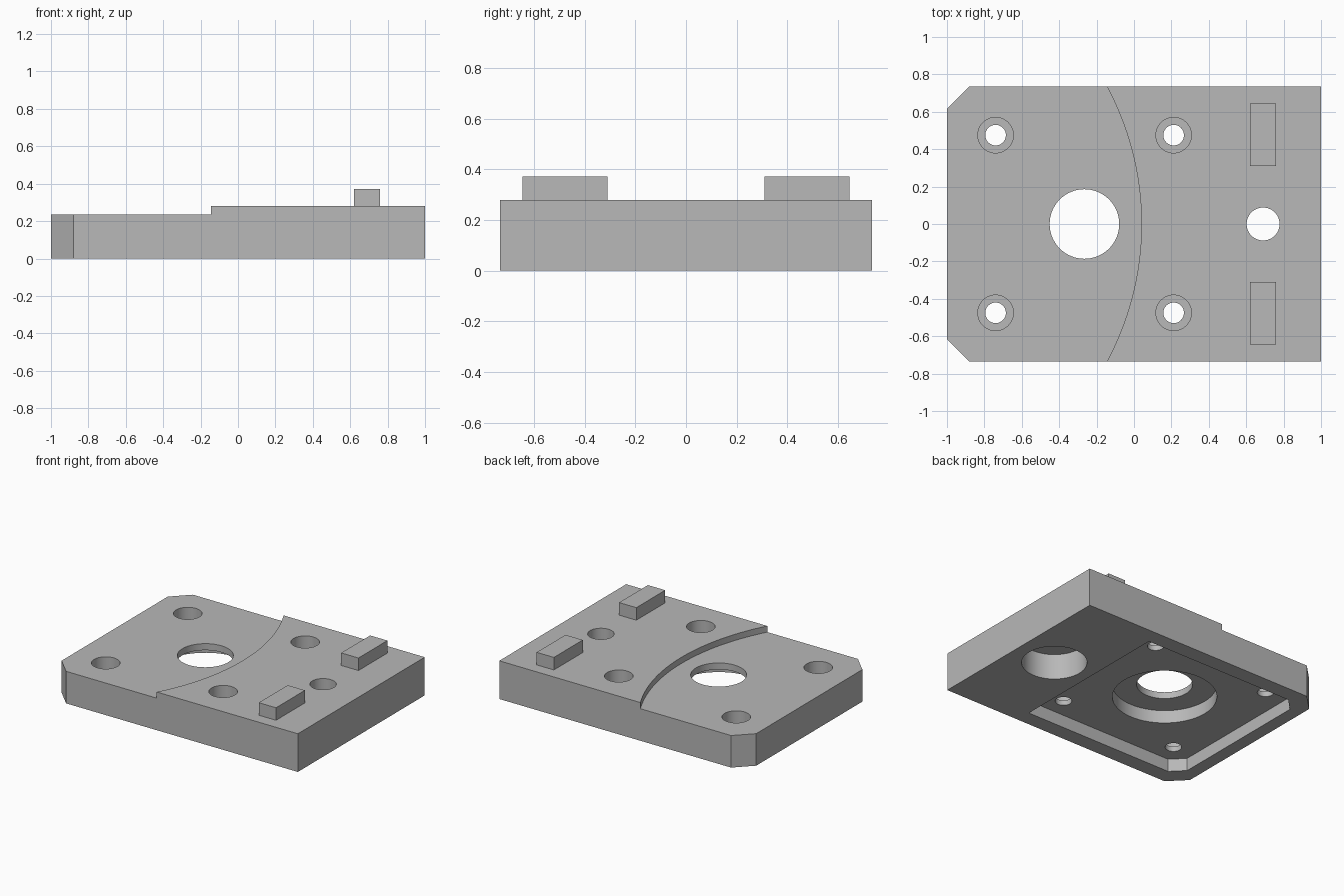
import bpy, bmesh

old = bpy.data.objects.get("Cube")
if old:
    bpy.data.objects.remove(old, do_unlink=True)

grey = bpy.data.materials.new("machined grey")
grey.use_nodes = True
colour = (0.48, 0.48, 0.48, 1)
grey.diffuse_color = colour
grey.node_tree.nodes["Principled BSDF"].inputs["Base Color"].default_value = colour


def finish(name, bm):
    bmesh.ops.recalc_face_normals(bm, faces=bm.faces)
    mesh = bpy.data.meshes.new(name)
    bm.to_mesh(mesh)
    bm.free()
    mesh.materials.append(grey)
    obj = bpy.data.objects.new(name, mesh)
    bpy.context.scene.collection.objects.link(obj)
    return obj


def prism(name, outline, z0, z1):
    bm = bmesh.new()
    face = bm.faces.new([bm.verts.new((x, y, z0)) for x, y in outline])
    top = bmesh.ops.extrude_face_region(bm, geom=[face])["geom"]
    verts = [v for v in top if isinstance(v, bmesh.types.BMVert)]
    bmesh.ops.translate(bm, verts=verts, vec=(0, 0, z1 - z0))
    return finish(name, bm)


def cylinder(name, x, y, radius, z0, z1, sides=64):
    bm = bmesh.new()
    bmesh.ops.create_cone(bm, cap_ends=True, segments=sides, radius1=radius,
                          radius2=radius, depth=z1 - z0)
    bmesh.ops.translate(bm, verts=bm.verts, vec=(x, y, (z0 + z1) / 2))
    return finish(name, bm)


def clipped_rectangle(x0, x1, half_y, clip):
    # Rectangle with both corners at the low-x end cut off
    return [(x0, half_y - clip), (x0, clip - half_y), (x0 + clip, -half_y),
            (x1, -half_y), (x1, half_y), (x0 + clip, half_y)]


def cut(body, cutter):
    cutter.hide_render = True
    mod = body.modifiers.new("cut", "BOOLEAN")
    mod.operation = "DIFFERENCE"
    mod.solver = "EXACT"
    mod.object = cutter
    bpy.ops.object.select_all(action="DESELECT")
    body.select_set(True)
    bpy.context.view_layer.objects.active = body
    bpy.ops.object.modifier_apply(modifier=mod.name)
    bpy.data.objects.remove(cutter, do_unlink=True)


STEP, TOP = 0.235, 0.28
POCKET, BORE = 0.093, 0.187
UNDER, OVER = -0.1, 0.5

plate = prism("base_plate", clipped_rectangle(-1, 1, 0.735, 0.12), 0, TOP)

# Lowered area with a curved edge, and the clipped recess underneath
cut(plate, cylinder("step_cutter", -1.512, 0, 1.552, STEP, OVER, 256))
cut(plate, prism("recess_cutter", clipped_rectangle(-0.905, 0.39, 0.62, 0.09), UNDER, POCKET))

# Large and small centre holes, each widened from below
for x, wide, narrow in ((-0.265, 0.347, 0.186), (0.69, 0.217, 0.088)):
    cut(plate, cylinder("bore_cutter", x, 0, wide, UNDER, BORE))
    cut(plate, cylinder("hole_cutter", x, 0, narrow, UNDER, OVER))

# Four screw holes, each widened from above
for x in (-0.74, 0.212):
    for y in (-0.475, 0.475):
        cut(plate, cylinder("screw_cutter", x, y, 0.055, UNDER, OVER, 48))
        cut(plate, cylinder("screw_head_cutter", x, y, 0.095, 0.13, OVER, 48))

bpy.ops.object.shade_smooth_by_angle(angle=0.5)

# Two raised locating blocks
for side, name in ((-1, "right_block"), (1, "left_block")):
    y0, y1 = side * 0.31, side * 0.645
    prism(name, [(0.62, y0), (0.76, y0), (0.76, y1), (0.62, y1)], TOP, 0.372)
